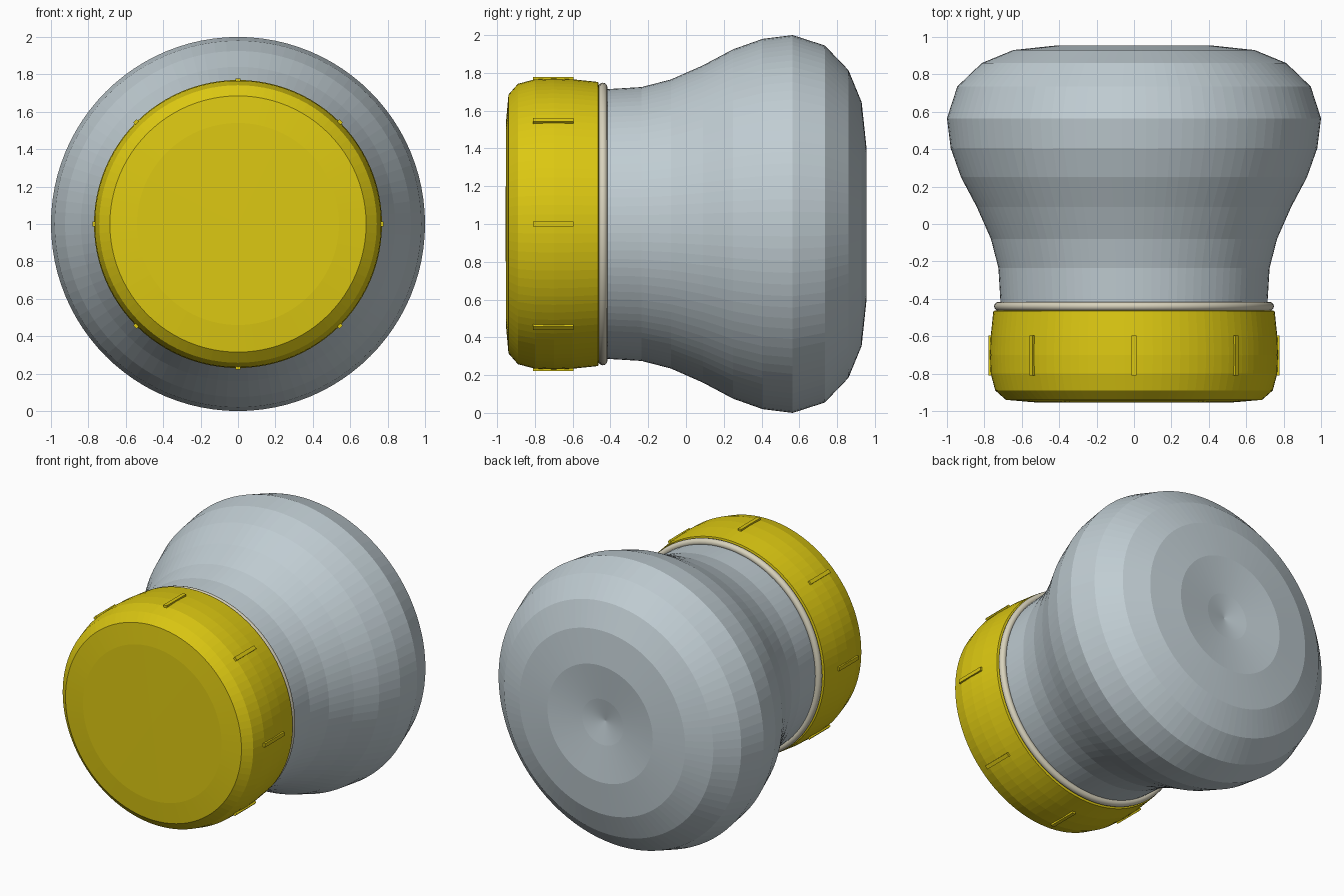
import bpy, bmesh, math
from mathutils import Matrix, Vector

if "Cube" in bpy.data.objects:
    bpy.data.objects.remove(bpy.data.objects["Cube"])

AXIS_Z = 1.0


def material(name, rgb):
    m = bpy.data.materials.new(name)
    m.diffuse_color = (*rgb, 1)
    m.use_nodes = True
    m.node_tree.nodes["Principled BSDF"].inputs["Base Color"].default_value = m.diffuse_color
    return m


GLASS = material("pale blue grey", (0.53, 0.61, 0.65))
YELLOW = material("lid yellow", (0.72, 0.58, 0.006))
CREAM = material("seal cream", (0.68, 0.64, 0.50))


def finish(name, bm, mat):
    bmesh.ops.recalc_face_normals(bm, faces=bm.faces)
    mesh = bpy.data.meshes.new(name)
    bm.to_mesh(mesh)
    bm.free()
    mesh.materials.append(mat)
    ob = bpy.data.objects.new(name, mesh)
    bpy.context.collection.objects.link(ob)
    return ob


def lathe(name, profile, mat, steps=96, closed=False):
    """Spin (radius, y) points around the horizontal y axis."""
    bm = bmesh.new()
    vs = [bm.verts.new((0, y, AXIS_Z + r)) for r, y in profile]
    pairs = list(zip(vs, vs[1:])) + ([(vs[-1], vs[0])] if closed else [])
    edges = [bm.edges.new(p) for p in pairs]
    bmesh.ops.spin(bm, geom=vs + edges, cent=(0, 0, AXIS_Z), axis=(0, 1, 0),
                   angle=math.tau, steps=steps, use_duplicate=False)
    bmesh.ops.remove_doubles(bm, verts=bm.verts, dist=1e-4)
    return finish(name, bm, mat)


# Flared jar with a dished base
lathe("jar_body", [(0, -0.46), (0.71, -0.46), (0.715, -0.40), (0.725, -0.235),
                   (0.765, -0.08), (0.84, 0.09), (0.925, 0.25), (0.98, 0.405),
                   (1.0, 0.565), (0.945, 0.735), (0.815, 0.86), (0.645, 0.93),
                   (0.41, 0.955), (0.16, 0.925), (0, 0.895)], GLASS)

# Screw lid
lathe("lid", [(0, -0.955), (0.54, -0.953), (0.685, -0.94), (0.742, -0.89),
              (0.766, -0.80), (0.77, -0.70), (0.766, -0.60), (0.752, -0.465),
              (0.70, -0.455), (0, -0.455)], YELLOW)

# Rounded seal between lid and jar
seal = [(0.724 + 0.024 * math.cos(i * math.tau / 12),
         -0.44 + 0.024 * math.sin(i * math.tau / 12)) for i in range(12)]
ring = lathe("seal_ring", seal, CREAM, closed=True)
for p in ring.data.polygons:
    p.use_smooth = True

# Eight grip ribs around the lid
bm = bmesh.new()
for i in range(8):
    place = (Matrix.Translation((0, -0.7025, AXIS_Z))
             @ Matrix.Rotation(i * math.tau / 8, 4, 'Y')
             @ Matrix.Translation((0, 0, 0.762))
             @ Matrix.Diagonal(Vector((0.026, 0.215, 0.034, 1))))
    bmesh.ops.create_cube(bm, size=1, matrix=place)
finish("grip_ribs", bm, YELLOW)
